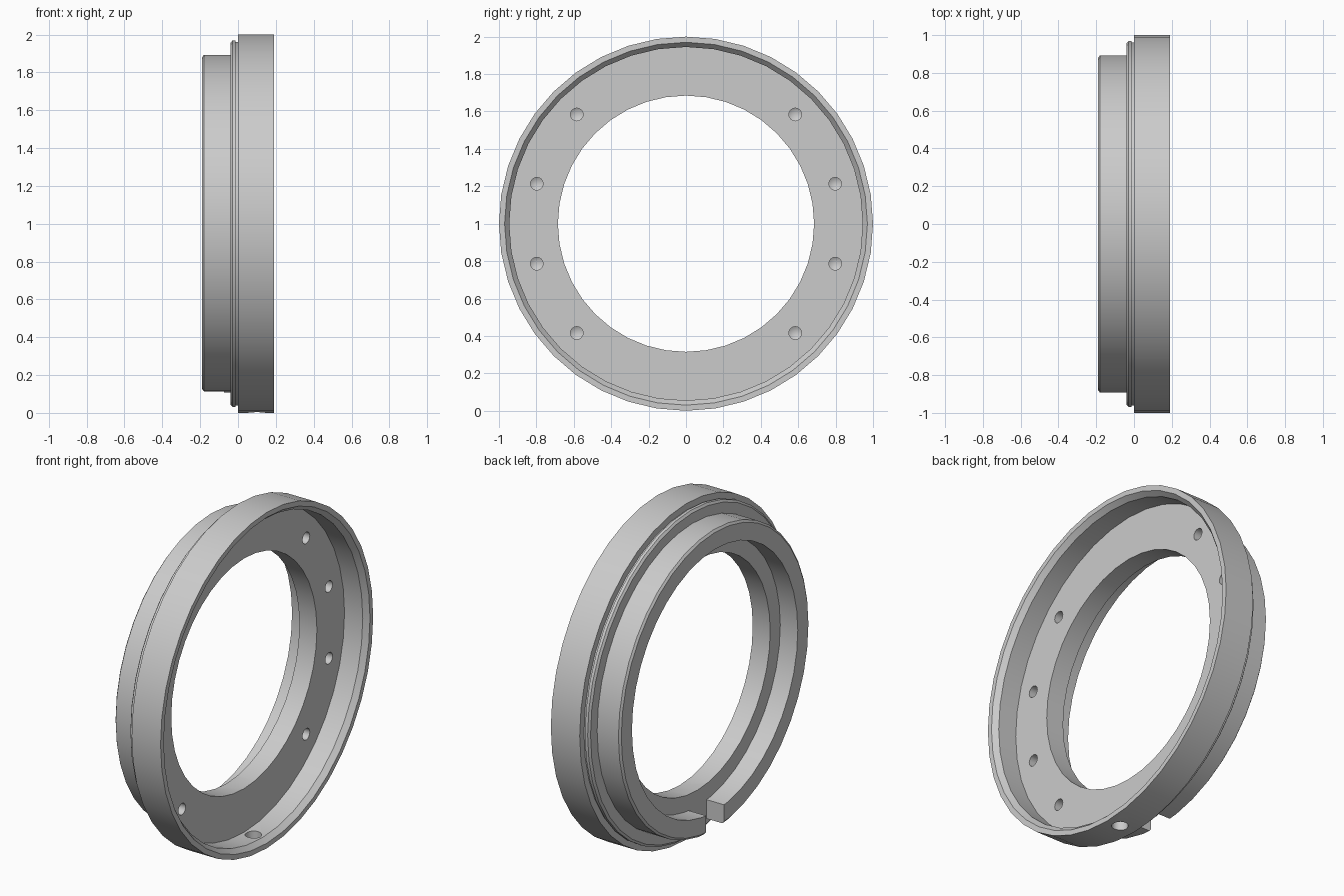
import bpy, bmesh, math
from mathutils import Matrix, Vector

cube = bpy.data.objects.get("Cube")
if cube:
    bpy.data.objects.remove(cube, do_unlink=True)

grey = bpy.data.materials.new("light grey")
grey.use_nodes = True
COLOUR = (0.6, 0.6, 0.6, 1)
grey.diffuse_color = COLOUR
grey.node_tree.nodes["Principled BSDF"].inputs["Base Color"].default_value = COLOUR


def make_object(name, bm):
    bmesh.ops.recalc_face_normals(bm, faces=bm.faces)
    mesh = bpy.data.meshes.new(name)
    bm.to_mesh(mesh)
    bm.free()
    mesh.materials.append(grey)
    obj = bpy.data.objects.new(name, mesh)
    bpy.context.collection.objects.link(obj)
    return obj


def lathe(name, profile, sides):
    """Turn a closed (x, radius) profile around the x axis."""
    bm = bmesh.new()
    rings = []
    for i in range(sides):
        a = math.tau * i / sides
        rings.append([bm.verts.new((x, r * math.sin(a), r * math.cos(a)))
                      for x, r in profile])
    n = len(profile)
    for i in range(sides):
        a, b = rings[i], rings[(i + 1) % sides]
        for j in range(n):
            k = (j + 1) % n
            bm.faces.new((a[j], a[k], b[k], b[j]))
    bmesh.ops.remove_doubles(bm, verts=bm.verts, dist=1e-5)
    return make_object(name, bm)


def cut(target, cutter):
    cutter.hide_render = True
    mod = target.modifiers.new("cut", 'BOOLEAN')
    mod.operation = 'DIFFERENCE'
    mod.solver = 'EXACT'
    mod.object = cutter
    bpy.context.view_layer.objects.active = target
    bpy.ops.object.modifier_apply(modifier=mod.name)
    bpy.data.objects.remove(cutter, do_unlink=True)


# Ring body: cupped flange, grooved shoulder and recessed collar
STEP = -0.075
ring = lathe("flanged_ring", [
    (0.19, 1.0), (0.19, 0.97), (0.16, 0.945),        # rim and inner chamfer
    (0.04, 0.945), (0.04, 0.685),                    # cup wall and plate
    (STEP, 0.685), (STEP, 0.78), (-0.19, 0.78),      # bore and recess
    (-0.19, 0.88), (-0.18, 0.893), (-0.04, 0.893),   # collar
    (-0.04, 0.955), (-0.03, 0.968), (-0.012, 0.968), # shoulder
    (-0.012, 0.96), (0.0, 0.96), (0.0, 1.0),         # thin groove
], 40)
ring.location.z = 1
bpy.context.view_layer.update()

# Blind screw holes with conical bottoms
for side in (-1, 1):
    for angle in (-45, -15, 15, 45):
        hole = lathe("screw_hole", [(0.1, 0), (0.1, 0.034), (-0.04, 0.034), (-0.06, 0)], 16)
        a = math.radians(angle)
        hole.location = (0, side * 0.826 * math.cos(a), 1 + 0.826 * math.sin(a))
        bpy.context.view_layer.update()
        cut(ring, hole)

# Radial hole through the bottom of the flange
bm = bmesh.new()
bmesh.ops.create_cone(bm, cap_ends=True, segments=20, radius1=0.045, radius2=0.045,
                      depth=0.3, matrix=Matrix.Translation((0.1, 0, 0)))
cut(ring, make_object("radial_hole", bm))

# Slot through the bottom of the collar
bm = bmesh.new()
bmesh.ops.create_cube(bm, size=1)
bmesh.ops.scale(bm, vec=Vector((0.2, 0.17, 0.4)), verts=bm.verts)
bmesh.ops.translate(bm, vec=Vector((STEP - 0.1, 0, 0.15)), verts=bm.verts)
cut(ring, make_object("collar_slot", bm))

# Smooth turned surfaces, keep edges crisp
bpy.ops.object.select_all(action='DESELECT')
ring.select_set(True)
bpy.context.view_layer.objects.active = ring
bpy.ops.object.shade_smooth_by_angle(angle=math.radians(25))
